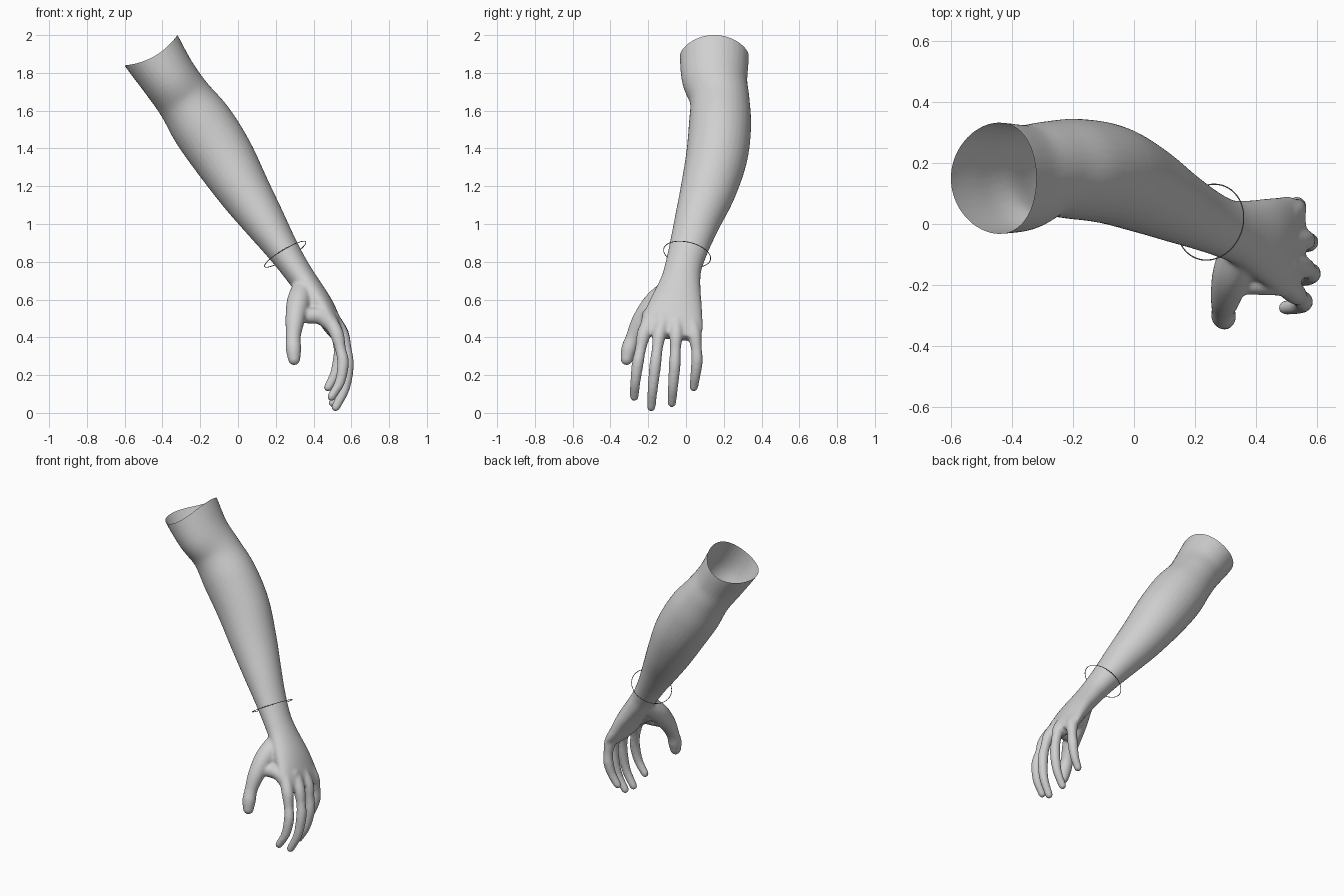
import bpy, bmesh, math
from mathutils import Vector

cube = bpy.data.objects.get("Cube")
if cube:
    bpy.data.objects.remove(cube, do_unlink=True)


def material(name, value):
    m = bpy.data.materials.new(name)
    m.use_nodes = True
    col = (value, value, value, 1)
    m.diffuse_color = col
    m.node_tree.nodes["Principled BSDF"].inputs["Base Color"].default_value = col
    return m


skin = material("pale grey skin", 0.63)
metal = material("dark grey wire", 0.2)


def smooth_path(keys, steps=6):
    """Catmull-Rom through (x, y, z, half thickness, half width) sections."""
    k = [Vector(p) for p in keys]
    k = [k[0] * 2 - k[1]] + k + [k[-1] * 2 - k[-2]]
    out = []
    for i in range(1, len(k) - 2):
        p0, p1, p2, p3 = k[i - 1:i + 3]
        for s in range(steps):
            t = s / steps
            out.append((p1 * 2 + (p2 - p0) * t + (p0 * 2 - p1 * 5 + p2 * 4 - p3) * t**2
                        + (p1 * 3 - p0 - p2 * 3 + p3) * t**3) * 0.5)
    return out + [k[-2]]


def loft(bm, keys, rounded=True, sides=32):
    """Closed tube of ellipses, optionally with a domed tip."""
    path = smooth_path(keys)
    rows = []
    for i, p in enumerate(path):
        a, b = path[max(i - 1, 0)], path[min(i + 1, len(path) - 1)]
        t = (Vector(b[:3]) - Vector(a[:3])).normalized()
        rows.append((Vector(p[:3]), t, p[3], p[4]))
    if rounded:
        c, t, a, b = rows[-1]
        for ang in (0.4, 0.8, 1.1, 1.4):
            rows.append((c + t * a * math.sin(ang), t, a * math.cos(ang), b * math.cos(ang)))
    rings = []
    for c, t, a, b in rows:
        y = Vector((0, 1, 0))
        v = (y - t * y.dot(t)).normalized()
        u = v.cross(t)
        rings.append([bm.verts.new(c + u * a * math.cos(w) + v * b * math.sin(w))
                      for w in (math.tau * j / sides for j in range(sides))])
    for r, s in zip(rings, rings[1:]):
        for j in range(sides):
            n = (j + 1) % sides
            bm.faces.new((r[j], r[n], s[n], s[j]))
    bm.faces.new(rings[0])
    bm.faces.new(rings[-1])


def limb(bm, points, radii):
    loft(bm, [(*p, r, r) for p, r in zip(points, radii)])


bm = bmesh.new()

# Upper arm, forearm, wrist and palm
loft(bm, [
    (-.53, .15, 2.04, .162, .183),
    (-.46, .15, 1.92, .162, .183),
    (-.37, .152, 1.78, .15, .174),
    (-.285, .178, 1.66, .15, .158),
    (-.19, .18, 1.525, .168, .165),
    (-.08, .163, 1.36, .163, .163),
    (.03, .117, 1.18, .14, .147),
    (.138, .06, 1.015, .113, .122),
    (.23, .015, .875, .088, .104),
    (.30, -.015, .77, .075, .098),
    (.355, -.03, .69, .07, .108),
    (.44, -.055, .57, .064, .142),
    (.50, -.075, .465, .052, .166),
    (.535, -.085, .405, .036, .158),
], rounded=False)

# Fingers, from index to little
finger_radii = (.036, .037, .029, .031, .027, .023)
for joints in (
    [(.47, -.18, .52), (.522, -.222, .42), (.542, -.24, .34), (.556, -.255, .265), (.54, -.268, .165), (.495, -.274, .085)],
    [(.49, -.11, .52), (.548, -.14, .42), (.572, -.152, .34), (.582, -.163, .25), (.565, -.176, .13), (.517, -.184, .03)],
    [(.49, -.05, .52), (.55, -.052, .42), (.568, -.056, .34), (.573, -.06, .25), (.55, -.069, .14), (.502, -.075, .052)],
    [(.48, .02, .52), (.525, .043, .42), (.535, .055, .34), (.532, .058, .275), (.512, .05, .20), (.477, .041, .135)],
):
    limb(bm, joints, finger_radii)

# Thumb with the pad at its base, and the web to the index finger
limb(bm, [(.35, -.06, .67), (.32, -.16, .585), (.302, -.235, .49), (.293, -.28, .40), (.294, -.302, .34), (.297, -.314, .285)],
     (.06, .062, .051, .039, .041, .033))
limb(bm, [(.31, -.19, .53), (.37, -.19, .515), (.44, -.19, .51), (.51, -.20, .45)],
     (.05, .042, .044, .036))
limb(bm, [(.35, -.12, .60), (.41, -.13, .56), (.49, -.13, .50)], (.06, .055, .05))

bmesh.ops.recalc_face_normals(bm, faces=bm.faces)
mesh = bpy.data.meshes.new("arm")
bm.to_mesh(mesh)
bm.free()
arm = bpy.data.objects.new("arm", mesh)
bpy.context.collection.objects.link(arm)

# Fuse the parts into one soft skin
fuse = arm.modifiers.new("fuse", "REMESH")
fuse.mode = "VOXEL"
fuse.voxel_size = 0.008
soften = arm.modifiers.new("soften", "SMOOTH")
soften.factor = 0.5
soften.iterations = 8
bpy.context.view_layer.update()
skin_mesh = bpy.data.meshes.new_from_object(arm.evaluated_get(bpy.context.evaluated_depsgraph_get()))
arm.modifiers.clear()
arm.data = skin_mesh

# Open the upper end, with a rim that dips at front and back
bm = bmesh.new()
bm.from_mesh(skin_mesh)
end = Vector((-.46, .15, 1.92))
axis = Vector((-.5, 0, .87)).normalized()
bmesh.ops.bisect_plane(bm, geom=bm.verts[:] + bm.edges[:] + bm.faces[:],
                       plane_co=end, plane_no=axis, clear_outer=True)
for v in bm.verts:
    fade = max(0, 1 + (v.co - end).dot(axis) / 0.3)
    v.co -= axis * 0.035 * fade * ((v.co.y - end.y) / 0.18) ** 2
for f in bm.faces:
    f.smooth = True
    f.material_index = 0
bm.to_mesh(skin_mesh)
bm.free()
skin_mesh.materials.clear()
skin_mesh.materials.append(skin)

# Thin wire bracelet around the wrist
tilt = Vector((-.6, .24, 1)).to_track_quat("Z", "Y").to_euler()
bpy.ops.mesh.primitive_torus_add(location=(.25, .006, .84), rotation=tilt, major_radius=.127,
                                 minor_radius=.002, major_segments=64, minor_segments=6)
ring = bpy.context.object
ring.name = "bracelet"
ring.data.materials.append(metal)
bpy.ops.object.shade_smooth()
